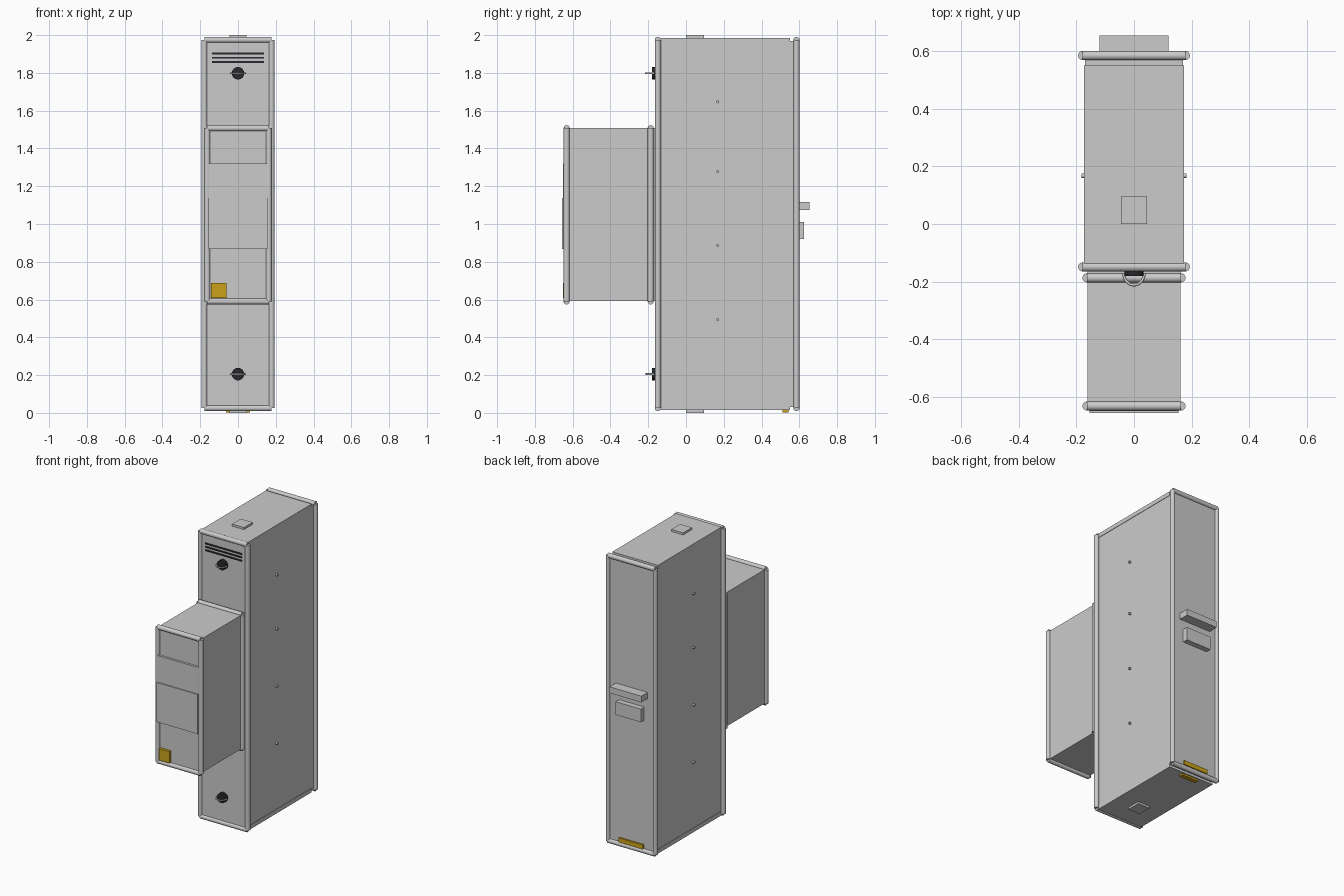
import bpy, math
from mathutils import Vector

if "Cube" in bpy.data.objects:
    bpy.data.objects.remove(bpy.data.objects["Cube"])


def material(name, rgb):
    m = bpy.data.materials.new(name)
    m.diffuse_color = (*rgb, 1)
    m.use_nodes = True
    m.node_tree.nodes["Principled BSDF"].inputs["Base Color"].default_value = m.diffuse_color
    return m


DARK = material("dark", (0.02, 0.02, 0.025))
YELLOW = material("yellow", (0.6, 0.36, 0.01))


def finish(name, mat=None):
    ob = bpy.context.object
    ob.name = name
    if mat:
        ob.data.materials.append(mat)
    return ob


def box(name, x, y, z, mat=None):
    """Box from (min, max) pairs on each axis."""
    bpy.ops.mesh.primitive_cube_add(size=1, location=[sum(p) / 2 for p in (x, y, z)])
    ob = finish(name, mat)
    ob.scale = [p[1] - p[0] for p in (x, y, z)]
    bpy.ops.object.transform_apply(location=False, rotation=False, scale=True)
    return ob


def rod(name, a, b, r, mat=None, sides=24):
    a, b = Vector(a), Vector(b)
    bpy.ops.mesh.primitive_cylinder_add(vertices=sides, radius=r, depth=(b - a).length,
                                        location=(a + b) / 2)
    ob = finish(name, mat)
    ob.rotation_euler = (b - a).to_track_quat('Z', 'Y').to_euler()
    bpy.ops.object.shade_smooth_by_angle(angle=math.radians(40))
    return ob


def rim(name, hx, y, z0, z1, r=0.016):
    """Rectangular frame of four round tubes around a box edge."""
    for s, side in ((-1, "left"), (1, "right")):
        rod(f"{name}_{side}", (s * hx, y, z0), (s * hx, y, z1), r)
    for z, side in ((z0, "bottom"), (z1, "top")):
        rod(f"{name}_{side}", (-hx, y, z), (hx, y, z), r)


# Main cabinet with top and bottom caps
box("cabinet_body", (-0.17, 0.17), (-0.155, 0.587), (0.03, 1.97))
box("top_cap", (-0.173, 0.173), (-0.153, 0.55), (1.958, 1.986))
box("bottom_cap", (-0.173, 0.173), (-0.153, 0.55), (0.014, 0.042))
rim("cabinet_front_rim", 0.178, -0.149, 0.025, 1.975)
rim("cabinet_back_rim", 0.178, 0.585, 0.025, 1.975)
box("top_plate", (-0.045, 0.045), (0, 0.095), (1.98, 2.0))
box("bottom_plate", (-0.045, 0.045), (0, 0.095), (0, 0.02))

# Front housing and its panels
box("housing_body", (-0.162, 0.162), (-0.635, -0.15), (0.592, 1.508))
rim("housing_back_rim", 0.163, -0.187, 0.59, 1.507)
rim("housing_front_rim", 0.163, -0.632, 0.59, 1.507)
box("upper_panel", (-0.155, 0.155), (-0.65, -0.63), (1.138, 1.32))
box("lower_panel", (-0.155, 0.155), (-0.657, -0.63), (0.868, 1.138))
box("yellow_label", (-0.142, -0.062), (-0.652, -0.63), (0.608, 0.688), YELLOW)

# Vent slots
for i, z in enumerate((1.903, 1.88, 1.857)):
    box(f"vent_slot_{i}", (-0.138, 0.138), (-0.16, -0.15), (z - 0.005, z + 0.005), DARK)

# Lock discs with half-ring handles
for z, pos in ((1.798, "upper"), (0.205, "lower")):
    rod(f"{pos}_lock_disc", (0, -0.15, z), (0, -0.18, z), 0.033, DARK, 32)
    curve = bpy.data.curves.new(f"{pos}_handle", 'CURVE')
    curve.dimensions = '3D'
    curve.bevel_depth = 0.005
    curve.bevel_resolution = 2
    curve.use_fill_caps = True
    spline = curve.splines.new('POLY')
    spline.points.add(16)
    for i, p in enumerate(spline.points):
        a = math.pi * i / 16
        p.co = (0.036 * math.cos(a), -0.17 - 0.042 * math.sin(a), z, 1)
    bpy.context.collection.objects.link(bpy.data.objects.new(f"{pos}_handle", curve))

# Side bolts
for i, z in enumerate((1.647, 1.278, 0.886, 0.494)):
    for s, side in ((-1, "left"), (1, "right")):
        rod(f"bolt_{side}_{i}", (s * 0.165, 0.168, z), (s * 0.183, 0.168, z), 0.008, None, 12)

# Back fittings
box("back_ledge", (-0.12, 0.12), (0.58, 0.655), (1.074, 1.117))
box("back_block", (-0.095, 0.095), (0.58, 0.624), (0.92, 1.01))
box("back_yellow_strip", (-0.092, 0.092), (0.58, 0.598), (0.04, 0.07), YELLOW)
box("bottom_yellow_strip", (-0.063, 0.063), (0.512, 0.542), (0.002, 0.02), YELLOW)
